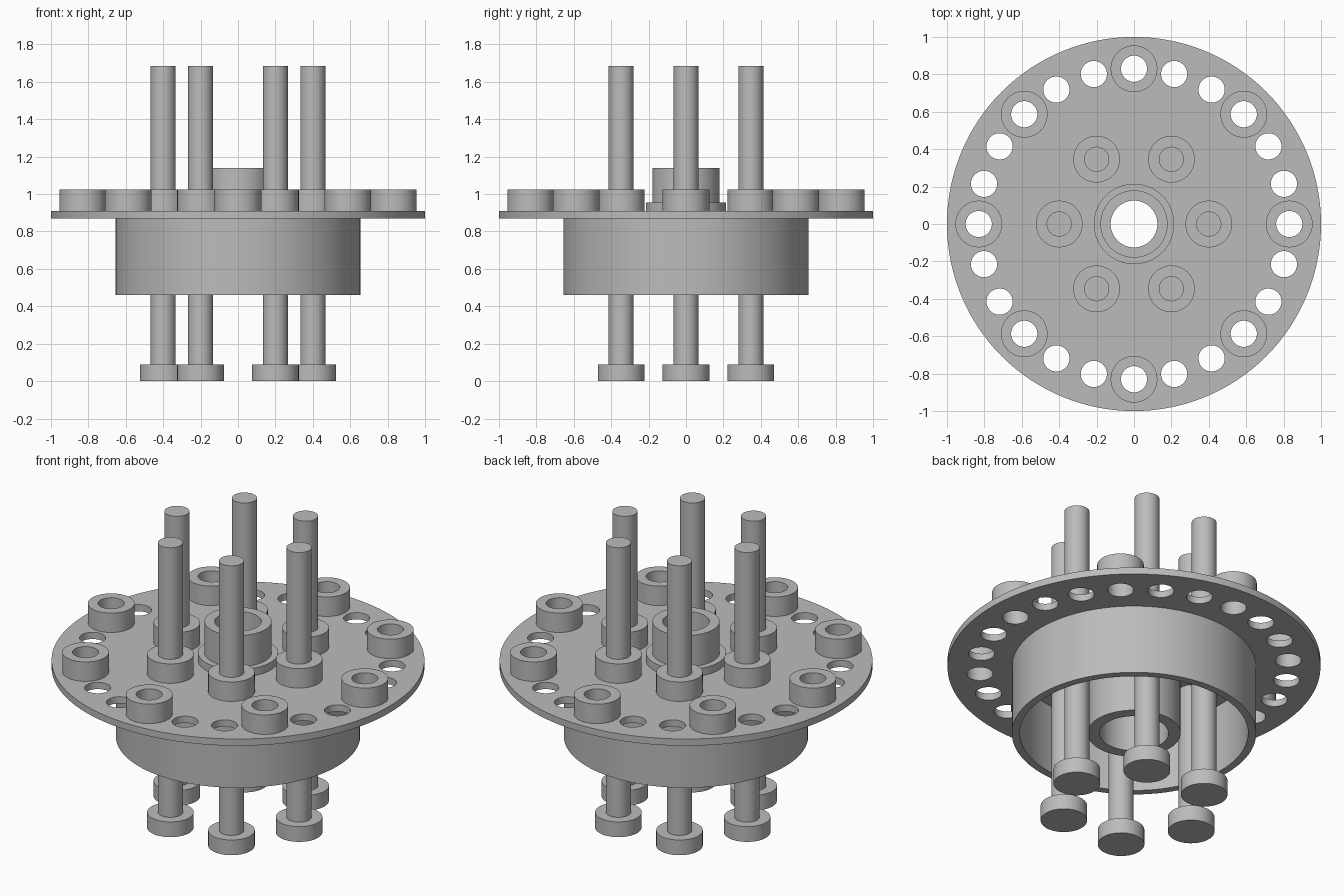
import bpy, bmesh, math

if "Cube" in bpy.data.objects:
    bpy.data.objects.remove(bpy.data.objects["Cube"])

metal = bpy.data.materials.new("grey_metal")
metal.use_nodes = True
GREY = (0.5, 0.5, 0.5, 1)
metal.diffuse_color = GREY
metal.node_tree.nodes["Principled BSDF"].inputs["Base Color"].default_value = GREY


def finish(mesh):
    mesh.shade_smooth()
    mesh.set_sharp_from_angle(angle=math.radians(30))


def lathe(name, profile, steps=64):
    """Spin a closed (radius, height) outline around z."""
    bm = bmesh.new()
    verts = [bm.verts.new((r, 0, z)) for r, z in profile]
    edges = []
    for a, b in zip(verts, verts[1:] + verts[:1]):
        if a.co.x > 0 or b.co.x > 0:
            edges.append(bm.edges.new((a, b)))
    bmesh.ops.spin(bm, geom=verts + edges, cent=(0, 0, 0), axis=(0, 0, 1),
                   angle=math.tau, steps=steps)
    bmesh.ops.remove_doubles(bm, verts=bm.verts, dist=1e-4)
    bmesh.ops.recalc_face_normals(bm, faces=bm.faces)
    mesh = bpy.data.meshes.new(name)
    bm.to_mesh(mesh)
    bm.free()
    mesh.materials.append(metal)
    finish(mesh)
    return mesh


def place(name, mesh, x=0, y=0):
    obj = bpy.data.objects.new(name, mesh)
    obj.location = (x, y, 0)
    bpy.context.collection.objects.link(obj)
    return obj


def ring(name, mesh, count, radius):
    """Place copies of a part evenly on a circle."""
    for i in range(count):
        a = math.tau * i / count
        place(f"{name}_{i + 1}", mesh, radius * math.cos(a), radius * math.sin(a))


def tube(inner, outer, low, high):
    return [(inner, low), (outer, low), (outer, high), (inner, high)]


FLANGE_LOW, FLANGE_TOP, COLLAR_TOP = 0.87, 0.91, 1.025
DRUM_LOW, BORE, HOLE = 0.46, 0.125, 0.07
BOLT_CIRCLE, ROD_CIRCLE = 0.83, 0.4

# Flange with a circle of drilled holes
flange = place("flange", lathe("flange", tube(BORE, 1, FLANGE_LOW, FLANGE_TOP), 128))
bm = bmesh.new()
for i in range(24):
    a = math.tau * i / 24
    made = bmesh.ops.create_cone(bm, cap_ends=True, segments=48, radius1=HOLE,
                                 radius2=HOLE, depth=0.3)
    bmesh.ops.translate(bm, verts=made["verts"],
                        vec=(BOLT_CIRCLE * math.cos(a), BOLT_CIRCLE * math.sin(a), FLANGE_TOP))
cutter_mesh = bpy.data.meshes.new("hole_cutter")
bm.to_mesh(cutter_mesh)
bm.free()
cutter_mesh.materials.append(metal)
cutter = place("hole_cutter", cutter_mesh)
cutter.hide_render = True
cut = flange.modifiers.new("holes", "BOOLEAN")
cut.operation, cut.solver, cut.object = "DIFFERENCE", "EXACT", cutter
bpy.context.view_layer.update()
flange.data = bpy.data.meshes.new_from_object(
    flange.evaluated_get(bpy.context.evaluated_depsgraph_get()))
flange.modifiers.clear()
finish(flange.data)
bpy.data.objects.remove(cutter)

# Drum wall and inner sleeve below the flange
place("drum", lathe("drum", tube(0.612, 0.655, DRUM_LOW, FLANGE_LOW), 128))
place("inner_sleeve", lathe("inner_sleeve", tube(0.185, 0.25, DRUM_LOW, FLANGE_LOW)))

# Stepped hub above the flange
place("hub", lathe("hub", [(BORE, FLANGE_TOP), (0.215, FLANGE_TOP), (0.215, 0.955),
                           (0.18, 0.955), (0.18, 1.14), (BORE, 1.14)]))

# Hollow collars over every third hole
ring("outer_collar", lathe("outer_collar", tube(HOLE, 0.125, FLANGE_TOP, COLLAR_TOP), 48),
     8, BOLT_CIRCLE)

# Headed rods, each passing through a collar
rod = lathe("rod", [(0, 0), (0.125, 0), (0.125, 0.09), (0.067, 0.09),
                    (0.067, 1.685), (0, 1.685)], 48)
ring("rod", rod, 6, ROD_CIRCLE)
ring("rod_collar", lathe("rod_collar", tube(0.067, 0.125, FLANGE_TOP, COLLAR_TOP), 48),
     6, ROD_CIRCLE)
